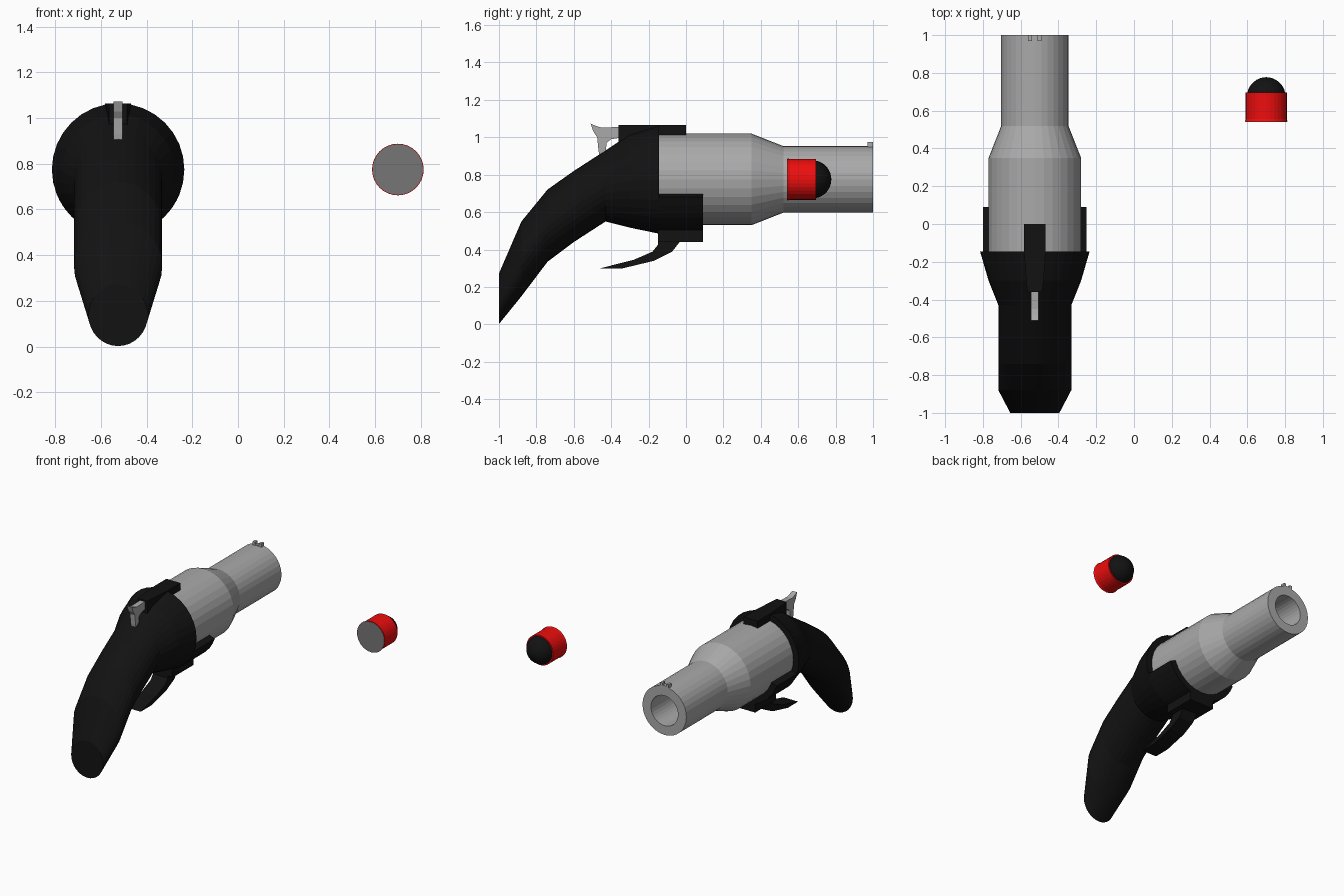
import bpy, bmesh, math

if "Cube" in bpy.data.objects:
    bpy.data.objects.remove(bpy.data.objects["Cube"])

GX, AZ = -0.525, 0.775   # gun centre line and bore height


def material(name, col):
    m = bpy.data.materials.new(name)
    m.diffuse_color = (*col, 1)
    m.use_nodes = True
    m.node_tree.nodes["Principled BSDF"].inputs["Base Color"].default_value = m.diffuse_color
    return m


black = material("black", (0.006, 0.006, 0.006))
red = material("red", (0.85, 0.004, 0.004))
steel = material("steel", (0.4, 0.4, 0.4))
dark_steel = material("dark_steel", (0.18, 0.18, 0.18))


def finish(name, bm, mat):
    bmesh.ops.recalc_face_normals(bm, faces=bm.faces)
    me = bpy.data.meshes.new(name)
    bm.to_mesh(me)
    bm.free()
    me.materials.append(mat)
    ob = bpy.data.objects.new(name, me)
    bpy.context.collection.objects.link(ob)
    return ob


def loft(name, sections, mat, cx=GX, n=32):
    """Elliptic rings along y: (y, centre z, half width, half height)."""
    bm = bmesh.new()
    rings = [[bm.verts.new((cx + w * math.cos(2 * math.pi * i / n), y,
                            z + h * math.sin(2 * math.pi * i / n)))
              for i in range(n)] for y, z, w, h in sections]
    for a, b in zip(rings, rings[1:]):
        for i in range(n):
            j = (i + 1) % n
            bm.faces.new((a[i], a[j], b[j], b[i]))
    bm.faces.new(rings[0])
    bm.faces.new(rings[-1])
    return finish(name, bm, mat)


def lathe(name, profile, mat, cx=GX):
    return loft(name, [(y, AZ, r, r) for y, r in profile], mat, cx)


def prism(name, lo, hi, mat):
    """Solid between two matching outlines."""
    bm = bmesh.new()
    a, b = ([bm.verts.new(p) for p in pts] for pts in (lo, hi))
    bm.faces.new(a)
    bm.faces.new(b)
    for i in range(len(a)):
        j = (i + 1) % len(a)
        bm.faces.new((a[i], a[j], b[j], b[i]))
    return finish(name, bm, mat)


def side_plate(name, yz, half, mat, cx=GX):
    return prism(name, [(cx - half, y, z) for y, z in yz],
                 [(cx + half, y, z) for y, z in yz], mat)


# Barrel with bore
lathe("barrel", [(-0.145, 0.245), (0.35, 0.245), (0.52, 0.178), (1.0, 0.178),
                 (1.0, 0.11), (-0.1, 0.11)], steel)

# Curved grip flowing into the round breech
loft("grip", [(-1.0, 0.137, 0.13, 0.135), (-0.88, 0.35, 0.193, 0.2),
              (-0.74, 0.528, 0.193, 0.193), (-0.6, 0.63, 0.193, 0.19),
              (-0.43, 0.74, 0.193, 0.19), (-0.30, 0.767, 0.245, 0.25),
              (-0.145, AZ, 0.29, 0.29)], black)

# Lower cradle around the barrel
half_arc = [math.radians(199 + 142 * i / 16) for i in range(17)]
ring = [(0.29 * math.cos(a), 0.29 * math.sin(a)) for a in half_arc]
ring += [(0.24 * math.cos(a), 0.24 * math.sin(a) - 0.0) for a in reversed(half_arc)]
prism("cradle", [(GX + x, -0.15, AZ + z) for x, z in ring],
      [(GX + x, 0.09, AZ + z) for x, z in ring], black)
side_plate("cradle_keel", [(-0.15, 0.475), (-0.15, 0.44), (0.09, 0.44),
                           (0.09, 0.52), (-0.15, 0.52)], 0.1, black)

# Top strap, tapering toward the hammer
strap = [(-0.04, -0.36), (0.04, -0.36), (0.05, -0.25), (0.057, -0.14),
         (0.057, 0.0), (-0.057, 0.0), (-0.057, -0.14), (-0.05, -0.25)]
prism("top_strap", [(GX + x, y, 0.96) for x, y in strap],
      [(GX + x, y, 1.065) for x, y in strap], black)

# Hammer
side_plate("hammer", [(-0.51, 1.073), (-0.48, 1.06), (-0.45, 1.052),
                      (-0.36, 1.055), (-0.34, 1.0), (-0.40, 0.99),
                      (-0.425, 0.97), (-0.43, 0.9), (-0.46, 0.88),
                      (-0.468, 0.93), (-0.475, 1.0), (-0.495, 1.03)],
           0.02, steel)

# Swept lever below the cradle
side_plate("lever", [(-0.15, 0.48), (-0.03, 0.445), (-0.075, 0.388),
                     (-0.17, 0.34), (-0.345, 0.298), (-0.465, 0.298),
                     (-0.28, 0.345), (-0.18, 0.388), (-0.15, 0.425)],
           0.06, black)

# Notched front sight
side_plate("sight_base", [(0.97, 0.94), (1.0, 0.94), (1.0, 0.959), (0.97, 0.959)],
           0.035, steel)
for s in (-1, 1):
    side_plate("sight_post", [(0.97, 0.94), (1.0, 0.94), (1.0, 0.975), (0.97, 0.975)],
               0.01, steel, GX + s * 0.025)

# Loose cartridge: red case, dark round nose, metal base
lathe("cartridge_case", [(0.542, 0.113), (0.555, 0.109), (0.695, 0.109)], red, 0.7)
lathe("cartridge_base", [(0.54, 0.11), (0.548, 0.11)], dark_steel, 0.7)
nose = [(0.675 + 0.102 * math.sin(t), 0.102 * math.cos(t))
        for t in (math.radians(10 * k) for k in range(9))]
lathe("cartridge_nose", nose + [(0.777, 0.003)], black, 0.7)
